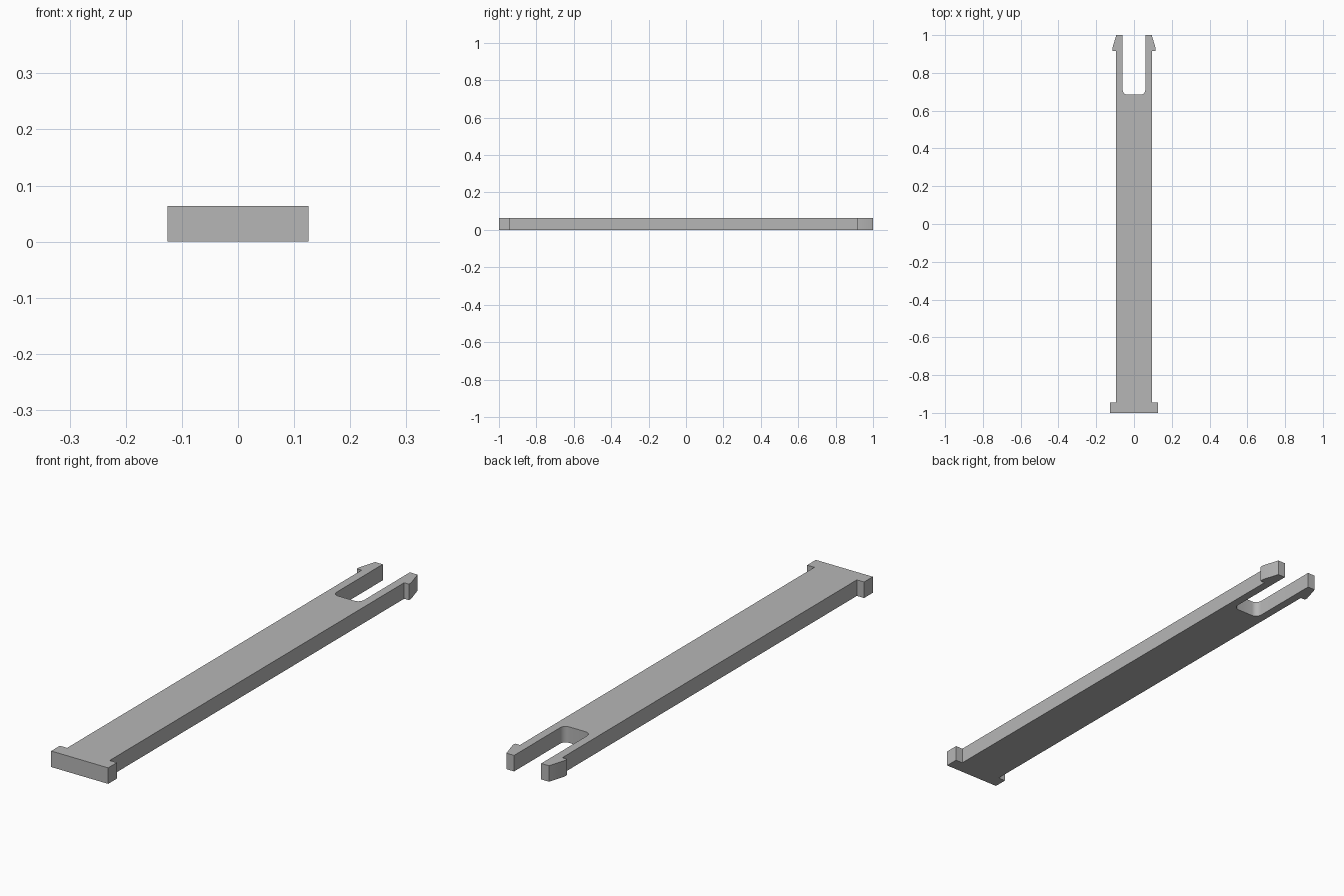
import bpy
import bmesh
from math import cos, sin, pi

if "Cube" in bpy.data.objects:
    bpy.data.objects.remove(bpy.data.objects["Cube"], do_unlink=True)

THICKNESS = 0.064
SHAFT, HEAD, BARB, SLOT = 0.094, 0.126, 0.115, 0.06   # half widths
SLOT_END, FILLET, STEPS = 0.685, 0.025, 6

grey = bpy.data.materials.new("plain grey")
grey.use_nodes = True
colour = (0.47, 0.47, 0.47, 1)
grey.diffuse_color = colour
grey.node_tree.nodes["Principled BSDF"].inputs["Base Color"].default_value = colour

# Left half of the outline: head, shaft, snap barb, prong tip
half = [(HEAD, -1), (HEAD, -0.945), (SHAFT, -0.945), (SHAFT, 0.915),
        (BARB, 0.915), (BARB, 0.93), (SHAFT, 1), (SLOT, 1)]

# Rounded inner corner of the slot
for i in range(STEPS + 1):
    a = pi / 2 * i / STEPS
    half.append((SLOT - FILLET + FILLET * cos(a),
                 SLOT_END + FILLET - FILLET * sin(a)))

# Mirror the outline and extrude it into a solid
outline = half + [(-x, y) for x, y in reversed(half)]
bm = bmesh.new()
base = bm.faces.new([bm.verts.new((x, y, 0)) for x, y in outline])
top = bmesh.ops.extrude_face_region(bm, geom=[base], use_keep_orig=True)
bmesh.ops.translate(bm, vec=(0, 0, THICKNESS),
                    verts=[v for v in top["geom"] if isinstance(v, bmesh.types.BMVert)])
bmesh.ops.recalc_face_normals(bm, faces=bm.faces)

mesh = bpy.data.meshes.new("forked_snap_pin")
bm.to_mesh(mesh)
bm.free()
mesh.materials.append(grey)
pin = bpy.data.objects.new("forked_snap_pin", mesh)
bpy.context.collection.objects.link(pin)

# Smooth the slot fillets while keeping the hard edges
bpy.context.view_layer.objects.active = pin
pin.select_set(True)
bpy.ops.object.shade_smooth_by_angle(angle=pi / 9)
